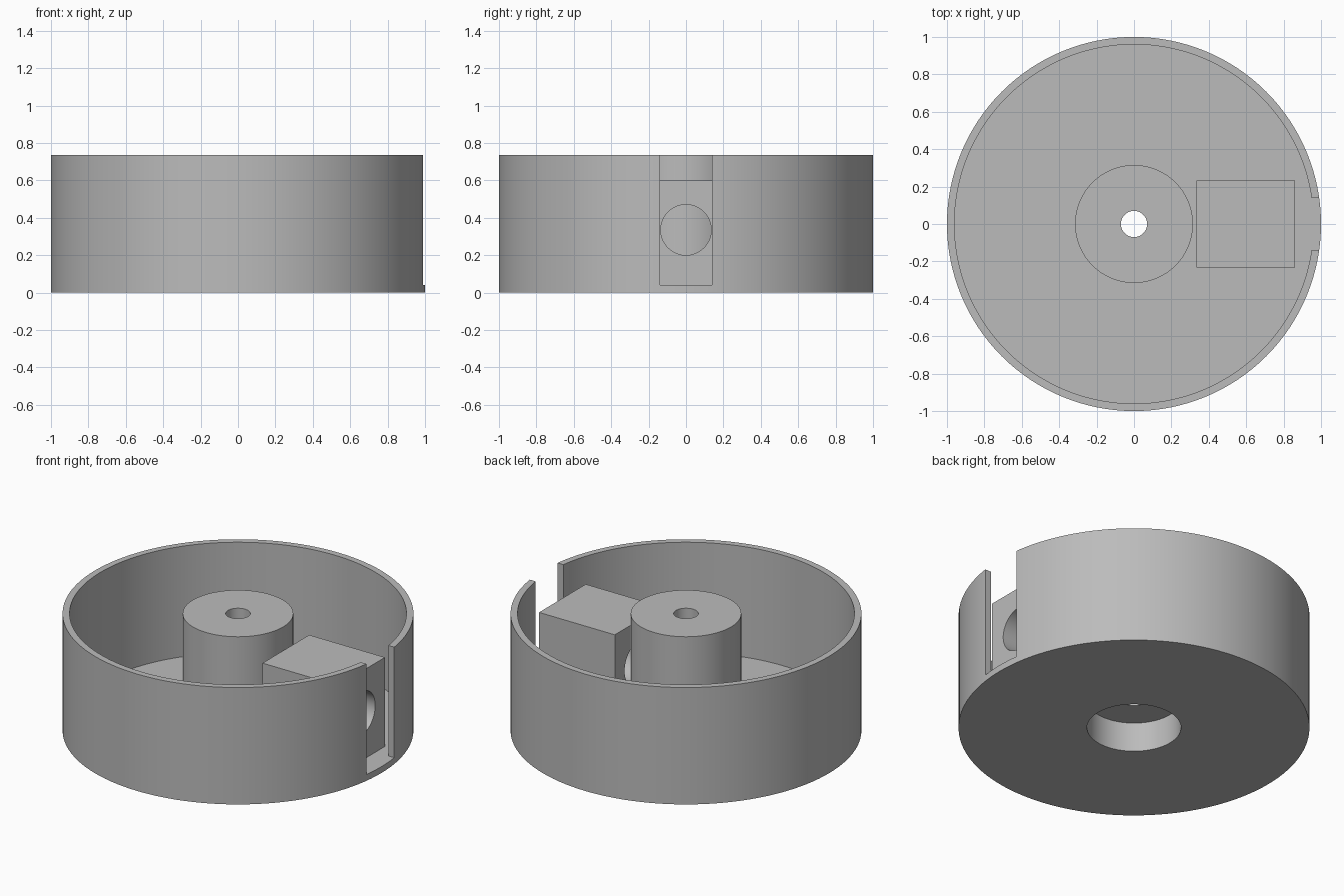
import bpy, bmesh
from math import pi, radians
from mathutils import Matrix, Vector

if "Cube" in bpy.data.objects:
    bpy.data.objects.remove(bpy.data.objects["Cube"], do_unlink=True)

SEGMENTS = 128
TOP, FLOOR = 0.735, 0.04

grey = bpy.data.materials.new("plain grey")
grey.use_nodes = True
colour = (0.5, 0.5, 0.5, 1)
grey.diffuse_color = colour
grey.node_tree.nodes["Principled BSDF"].inputs["Base Color"].default_value = colour


def finish(name, bm):
    bmesh.ops.recalc_face_normals(bm, faces=bm.faces)
    mesh = bpy.data.meshes.new(name)
    bm.to_mesh(mesh)
    bm.free()
    mesh.materials.append(grey)
    ob = bpy.data.objects.new(name, mesh)
    bpy.context.collection.objects.link(ob)
    return ob


def lathe(name, profile):
    """Spin a closed (radius, height) profile around z."""
    bm = bmesh.new()
    verts = [bm.verts.new((r, 0, z)) for r, z in profile]
    edges = [bm.edges.new((a, b)) for a, b in zip(verts, verts[1:] + verts[:1])]
    bmesh.ops.spin(bm, geom=verts + edges, cent=(0, 0, 0), axis=(0, 0, 1),
                   angle=2 * pi, steps=SEGMENTS, use_merge=True)
    bmesh.ops.remove_doubles(bm, verts=bm.verts, dist=1e-5)
    return finish(name, bm)


def box(name, low, high):
    low, high = Vector(low), Vector(high)
    bm = bmesh.new()
    bmesh.ops.create_cube(bm, size=1, matrix=Matrix.Translation((low + high) / 2)
                          @ Matrix.Diagonal((*(high - low), 1)))
    return finish(name, bm)


def cut(ob, cutter):
    cutter.hide_render = True
    mod = ob.modifiers.new("cut", "BOOLEAN")
    mod.operation, mod.solver, mod.object = "DIFFERENCE", "EXACT", cutter
    bpy.context.view_layer.objects.active = ob
    bpy.ops.object.modifier_apply(modifier=mod.name)
    bpy.data.objects.remove(cutter, do_unlink=True)


# Round tub with hollow centre post, shaft hole and recess underneath
housing = lathe("housing", [
    (0.07, 0.185), (0.268, 0.185), (0.268, 0), (1, 0), (1, TOP),
    (0.96, TOP), (0.96, FLOOR), (0.315, FLOOR), (0.315, TOP), (0.07, TOP)])

# Slot through the wall, down to the floor
cut(housing, box("slot_cutter", (0.9, -0.138, FLOOR), (1.1, 0.138, 1)))

# Block inside the slot with a round bore along x
block = box("bored_block", (0.333, -0.232, FLOOR), (0.86, 0.232, 0.6))
bm = bmesh.new()
bmesh.ops.create_cone(bm, cap_ends=True, segments=64, radius1=0.135, radius2=0.135,
                      depth=1, matrix=Matrix.Translation((0.6, 0, 0.335))
                      @ Matrix.Rotation(pi / 2, 4, "Y"))
cut(block, finish("bore_cutter", bm))

# Smooth round walls, crisp edges
for ob in (housing, block):
    bpy.ops.object.select_all(action="DESELECT")
    ob.select_set(True)
    bpy.context.view_layer.objects.active = ob
    bpy.ops.object.shade_smooth_by_angle(angle=radians(30))
